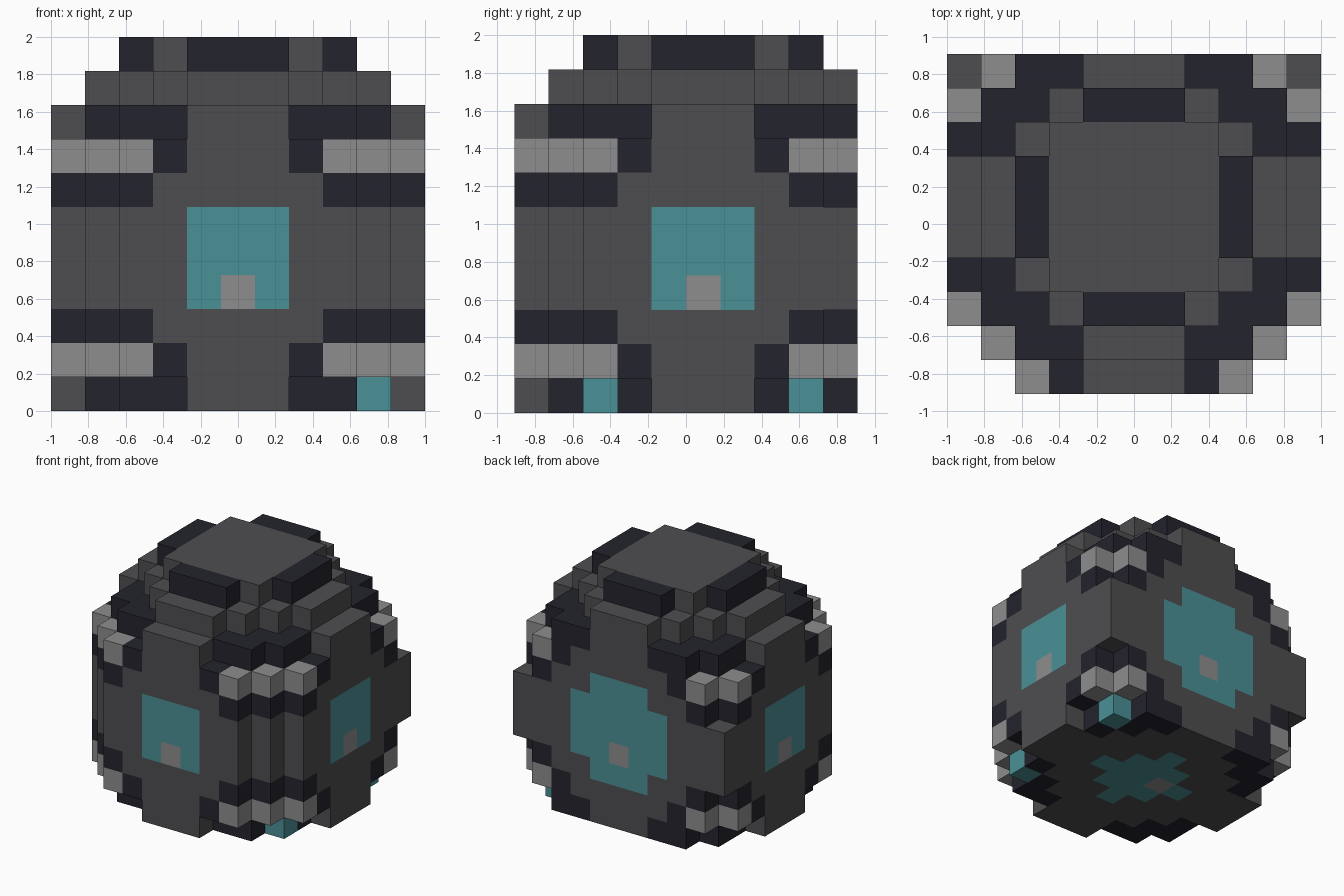
import bpy, bmesh, math
from mathutils import Vector

cube = bpy.data.objects.get("Cube")
if cube:
    bpy.data.objects.remove(cube, do_unlink=True)

S = 2 / 11  # block size


def material(name, color):
    m = bpy.data.materials.new(name)
    m.use_nodes = True
    rgba = (*color, 1)
    m.diffuse_color = rgba
    m.node_tree.nodes["Principled BSDF"].inputs["Base Color"].default_value = rgba
    return m


parts = {
    "stone_body": material("charcoal grey", (0.076, 0.075, 0.080)),
    "dark_trim": material("midnight", (0.017, 0.017, 0.026)),
    "pale_trim": material("pale grey", (0.270, 0.270, 0.270)),
    "teal_panels": material("teal", (0.070, 0.282, 0.305)),
    "panel_glints": material("glint grey", (0.270, 0.270, 0.270)),
}

# Half width of each row, front to back, for each kind of layer
middle = [3, 4, 5, 5, 5, 5, 5, 5, 5, 5]
ring = [3, 4, 5, 5, 5, 5, 5, 5, 5, 4]
shoulder = [1, 3, 4, 4, 5, 5, 5, 4, 4, 3]
upper = [-1, 1, 2, 3, 4, 4, 4, 3, 2, 1]
cap = [-1, -1, 1, 2, 3, 3, 3, 2, 1, -1]
layers = [shoulder, ring, ring, middle, middle, middle, ring, ring, shoulder, upper, cap]


def part_of(x, row, layer):
    """Choose the part a block belongs to from its place on the shell."""
    dx, dy, dz = abs(x), abs(row - 5), abs(layer - 4)
    on_side, on_front, on_back, on_base = dx == 5, row == 0, row == 9, layer == 0

    # Small glints on the panels
    if layer == 3 and ((dx == 0 and (on_front or on_back)) or (on_side and dy == 0)):
        return "panel_glints"
    if on_base and x == -1 and dy == 0:
        return "panel_glints"

    # Panels on the sides, front, back and base, and two corner blocks
    if dz <= 1 and ((on_front and dx <= 1) or (on_side and dy <= 1)):
        return "teal_panels"
    if on_back and dx <= 2 and dz <= 2 and dx + dz < 4:
        return "teal_panels"
    if on_base and (dx + dy <= 2 or (x == 4 and dy == 3)):
        return "teal_panels"

    # Corner bands and cap bars
    if dz == 3 and dx + dy >= 8:
        return "pale_trim"
    if ((dz == 6 and max(dx, dy) == 3) or (dz == 4 and min(dx, dy) >= 2 and dx + dy >= 6)
            or (dz == 3 and dx + dy == 7) or (dz == 2 and dx + dy >= 8)):
        return "dark_trim"
    return "stone_body"


blocks = {(x, row, layer): part_of(x, row, layer)
          for layer, rows in enumerate(layers)
          for row, half in enumerate(rows)
          for x in range(-half, half + 1)}

directions = [Vector(d) for d in
              ((1, 0, 0), (-1, 0, 0), (0, 1, 0), (0, -1, 0), (0, 0, 1), (0, 0, -1))]


def build_part(name, mat):
    """Join the outer faces of all blocks of one part into one clean mesh."""
    bm = bmesh.new()
    for cell, part in blocks.items():
        if part != name:
            continue
        x, row, layer = cell
        centre = Vector((x, row - 4.5, layer + 0.5))
        for n in directions:
            if tuple(int(a + b) for a, b in zip(cell, n)) in blocks:
                continue
            u = Vector((n.y, n.z, n.x)) / 2
            v = n.cross(u)
            mid = centre + n / 2
            corners = (mid - u - v, mid + u - v, mid + u + v, mid - u + v)
            bm.faces.new([bm.verts.new(c * S) for c in corners])
    bmesh.ops.remove_doubles(bm, verts=bm.verts, dist=0.001)
    # Merge flat areas
    bmesh.ops.dissolve_limit(bm, angle_limit=math.radians(1), verts=bm.verts, edges=bm.edges)
    mesh = bpy.data.meshes.new(name)
    bm.to_mesh(mesh)
    bm.free()
    mesh.materials.append(mat)
    obj = bpy.data.objects.new(name, mesh)
    bpy.context.collection.objects.link(obj)


for part_name, part_material in parts.items():
    build_part(part_name, part_material)
